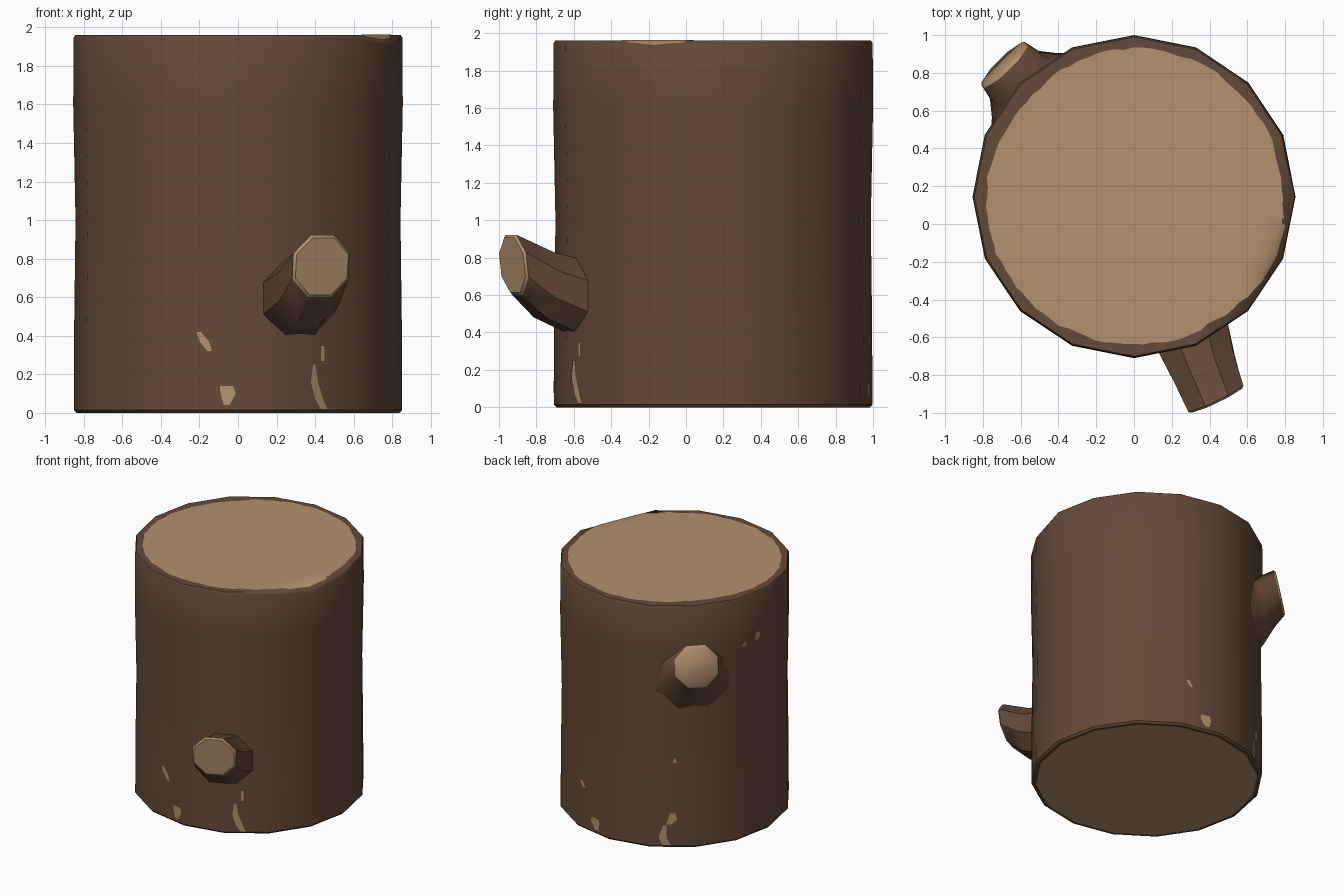
import bpy, bmesh, math, random
from mathutils import Vector

random.seed(4)
if "Cube" in bpy.data.objects:
    bpy.data.objects.remove(bpy.data.objects["Cube"])

SIDES = 16
CENTRE_Y = 0.145
HEIGHT = 1.96
STEP = 2 * math.pi / SIDES
NOTCH = -STEP          # direction of the chipped rim corner
DROP = 0.042
RIM = 0.845


def material(name, colour):
    m = bpy.data.materials.new(name)
    m.use_nodes = True
    m.diffuse_color = (*colour, 1)
    bsdf = next(n for n in m.node_tree.nodes if n.type == "BSDF_PRINCIPLED")
    bsdf.inputs["Base Color"].default_value = (*colour, 1)
    return m


bark = material("bark brown", (0.127, 0.067, 0.040))
wood = material("cut wood tan", (0.445, 0.283, 0.159))


def polar(r, a, z):
    return Vector((r * math.cos(a), CENTRE_Y + r * math.sin(a), z))


def finish(name, bm, mats, angle=35, recalc=True):
    if recalc:
        bmesh.ops.recalc_face_normals(bm, faces=bm.faces)
    mesh = bpy.data.meshes.new(name)
    bm.to_mesh(mesh)
    bm.free()
    for m in mats:
        mesh.materials.append(m)
    ob = bpy.data.objects.new(name, mesh)
    bpy.context.collection.objects.link(ob)
    bpy.ops.object.select_all(action="DESELECT")
    ob.select_set(True)
    bpy.context.view_layer.objects.active = ob
    bpy.ops.object.shade_smooth_by_angle(angle=math.radians(angle))
    return ob


def bridge(bm, low, high, index=0):
    n = len(low)
    for i in range(n):
        j = (i + 1) % n
        bm.faces.new((low[i], low[j], high[j], high[i])).material_index = index


# Trunk: gently waisted prism with softened rims and one chipped corner
bm = bmesh.new()
profile = [(0.815, 0), (0.838, 0), (0.852, 0.015), (0.85, 0.45), (0.843, 1.0),
           (0.855, 1.6), (0.853, HEIGHT - 0.015), (RIM, HEIGHT)]
rings = [[bm.verts.new(polar(r, i * STEP, z)) for i in range(SIDES)] for r, z in profile]
for low, high in zip(rings, rings[1:]):
    bridge(bm, low, high)
for ring in rings[-2:]:
    ring[-1].co.z -= DROP
top = rings[-1]
bm.faces.new(top[:-1])
bm.faces.new((top[-2], top[-1], top[0]))
bm.faces.new(rings[0]).material_index = 1
finish("trunk", bm, [bark, wood])

# Cut wood on top: thin ragged disc that follows the chipped corner
bm = bmesh.new()
chord = RIM * math.cos(STEP)


def top_point(r, a):
    dip = max(0, r * math.cos(a - NOTCH) - chord) / (RIM - chord) * DROP
    return bm.verts.new(polar(r, a, HEIGHT + 0.003 - dip))


count = 96
inner, crease, outer = [], [], []
for i in range(count):
    a = 2 * math.pi * i / count
    off = math.cos(a - NOTCH)
    r = 0.785 + random.uniform(-0.008, 0.008)
    r -= 0.03 * max(0, math.cos(a - math.radians(140))) ** 12
    r += 0.035 * max(0, off) ** 20
    inner.append(top_point(0.7, a))
    crease.append(top_point(min(0.98 * r, chord / off if off > 0.5 else r), a))
    outer.append(top_point(r, a))
bridge(bm, crease, inner)
bridge(bm, outer, crease)
bm.faces.new(inner)
for f in bm.faces:
    f.normal_update()
    if f.normal.z < 0:
        f.normal_flip()
finish("top_cut_wood", bm, [wood], recalc=False)


# Sawn branches: octagonal rings lofted along a path, with a tan cut end
def branch(name, path, angle):
    bm = bmesh.new()
    centre, normal, radius = path[-1]
    tip = Vector(centre) + Vector(normal).normalized() * 0.012
    loops = []
    for c, n, r in path + [(tip, normal, radius * 0.92)]:
        n = Vector(n).normalized()
        side = n.cross(Vector((0, 0, 1))).normalized()
        up = side.cross(n)
        turns = [(k + 0.5) * math.pi / 4 for k in range(8)]
        loops.append([bm.verts.new(Vector(c) + r * (math.cos(t) * side + math.sin(t) * up))
                      for t in turns])
    for k, (low, high) in enumerate(zip(loops, loops[1:])):
        bridge(bm, low, high, 1 if k == len(loops) - 2 else 0)
    bm.faces.new(loops[0])
    bm.faces.new(loops[-1]).material_index = 1
    finish(name, bm, [bark, wood], angle)


branch("front_branch", [
    ((0.29, -0.5, 0.59), (0.4, -0.92, 0), 0.2),
    ((0.315, -0.605, 0.595), (0.4, -0.92, 0), 0.215),
    ((0.37, -0.76, 0.655), (0.43, -0.9, 0.15), 0.19),
    ((0.43, -0.918, 0.762), (0.43, -0.9, -0.12), 0.175)], 35)

aim = math.radians(134.5)
out = Vector((math.cos(aim), math.sin(aim), 0))
branch("back_branch", [
    (polar(0.74, aim, 1.36), out, 0.36),
    (polar(0.81, aim, 1.40), out + Vector((0, 0, 0.2)), 0.26),
    (polar(0.88, aim, 1.46), out + Vector((0, 0, 0.35)), 0.195),
    (polar(0.975, aim, 1.53), out + Vector((0, 0, 0.2)), 0.175)], 60)


# Bare patches: thin ribbons hugging the bark; points are (degrees, z, half width)
def bare_patch(name, points):
    bm = bmesh.new()
    rows = []
    for deg, z, w in points:
        row = []
        for s in (-1, 0, 1):
            a = math.radians(deg) + s * w / 0.85
            flat = 0.853 * math.cos(STEP / 2) / math.cos(a % STEP - STEP / 2)
            row.append(bm.verts.new(polar(flat + 0.004, a, z)))
        rows.append(row)
    for low, high in zip(rows, rows[1:]):
        for k in (0, 1):
            bm.faces.new((low[k], low[k + 1], high[k + 1], high[k]))
    finish(name, bm, [wood], recalc=False)


patches = {
    "front_streak": [(-58, 0.02, 0.02), (-60, 0.07, 0.025), (-62, 0.16, 0.022), (-62, 0.25, 0.008)],
    "front_fleck": [(-58.5, 0.27, 0.01), (-58.5, 0.35, 0.01)],
    "front_low": [(-94, 0.04, 0.015), (-93.5, 0.1, 0.04), (-94, 0.14, 0.035)],
    "front_slant": [(-100, 0.32, 0.012), (-102, 0.37, 0.025), (-104, 0.42, 0.012)],
    "back_streak": [(121, 0.02, 0.03), (119, 0.08, 0.03), (120, 0.18, 0.015)],
    "back_fleck": [(122, 0.19, 0.02), (124, 0.23, 0.035), (124, 0.28, 0.02)],
    "back_dot": [(125, 0.69, 0.014), (125, 0.72, 0.014)],
    "left_low": [(82, 0.04, 0.02), (81, 0.1, 0.045), (81, 0.13, 0.035)],
    "left_dot": [(73, 0.34, 0.012), (71, 0.39, 0.016)],
    "upper_dot": [(162, 1.56, 0.02), (163, 1.59, 0.015)],
    "upper_fleck": [(171, 1.57, 0.02), (172, 1.63, 0.025)],
}
for key, pts in patches.items():
    bare_patch("bare_patch_" + key, pts)
